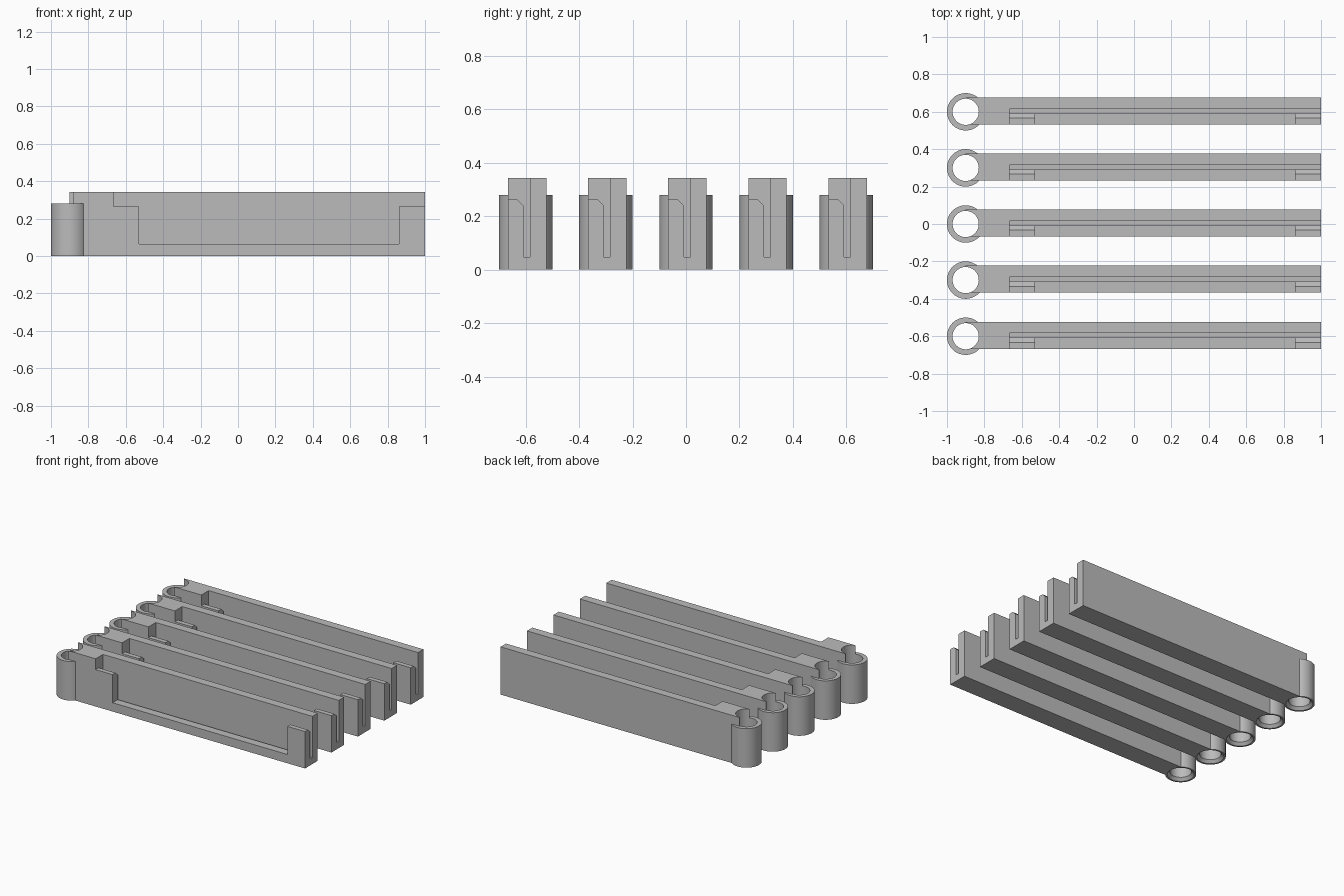
import bpy
import bmesh

default = bpy.data.objects.get("Cube")
if default:
    bpy.data.objects.remove(default, do_unlink=True)

grey = bpy.data.materials.new("plain grey")
grey.use_nodes = True
GREY = (0.5, 0.5, 0.5, 1)
grey.diffuse_color = GREY
grey.node_tree.nodes["Principled BSDF"].inputs["Base Color"].default_value = GREY

PIVOT_X = -0.9
PITCH = 0.3


def new_object(name, bm):
    bmesh.ops.recalc_face_normals(bm, faces=bm.faces)
    mesh = bpy.data.meshes.new(name)
    bm.to_mesh(mesh)
    bm.free()
    mesh.materials.append(grey)
    obj = bpy.data.objects.new(name, mesh)
    bpy.context.collection.objects.link(obj)
    return obj


def prism(name, profile, x0, x1):
    """Extrude a (y, z) profile along x."""
    bm = bmesh.new()
    face = bm.faces.new([bm.verts.new((x0, y, z)) for y, z in profile])
    moved = bmesh.ops.extrude_face_region(bm, geom=[face])["geom"]
    verts = [g for g in moved if isinstance(g, bmesh.types.BMVert)]
    bmesh.ops.translate(bm, verts=verts, vec=(x1 - x0, 0, 0))
    return new_object(name, bm)


def box(name, x0, x1, y0, y1, z0, z1):
    return prism(name, [(y0, z0), (y1, z0), (y1, z1), (y0, z1)], x0, x1)


def cone(name, r_low, r_high, z0, z1):
    """Upright cylinder or cone on the pivot axis."""
    bm = bmesh.new()
    bmesh.ops.create_cone(bm, cap_ends=True, segments=64, radius1=r_low,
                          radius2=r_high, depth=z1 - z0)
    bmesh.ops.translate(bm, verts=bm.verts, vec=(PIVOT_X, 0, (z0 + z1) / 2))
    return new_object(name, bm)


def combine(target, other, operation):
    other.hide_render = True
    mod = target.modifiers.new(operation.lower(), "BOOLEAN")
    mod.operation = operation
    mod.solver = "EXACT"
    mod.object = other
    bpy.context.view_layer.objects.active = target
    bpy.ops.object.modifier_apply(modifier=mod.name)
    bpy.data.objects.remove(other, do_unlink=True)


# Long bar with the pivot tube at one end
bar = box("hinged_bar_1", PIVOT_X, 1, -0.067, 0.077, 0, 0.343)
combine(bar, cone("tube", 0.1, 0.1, 0, 0.28), "UNION")
combine(bar, cone("bore", 0.07, 0.07, -0.1, 0.5), "DIFFERENCE")
# Flared mouth at the foot of the bore
combine(bar, cone("mouth", 0.097, 0.07, -0.01, 0.02), "DIFFERENCE")

# Narrow slot with a chamfered front lip, open at the free end
slot = [(-0.15, 0.265), (-0.033, 0.265), (-0.008, 0.24), (-0.008, 0.048),
        (0.016, 0.048), (0.016, 0.5), (-0.15, 0.5)]
combine(bar, prism("slot", slot, -0.665, 1.1), "DIFFERENCE")
# Wide window in the front wall, leaving a lip at each end
combine(bar, box("window", -0.53, 0.86, -0.15, 0.004, 0.063, 0.5), "DIFFERENCE")

# Smooth round surfaces, crisp edges
bpy.ops.object.select_all(action="DESELECT")
bar.select_set(True)
bpy.context.view_layer.objects.active = bar
bpy.ops.object.shade_smooth_by_angle()

# Row of five identical bars
bar.location.y = -2 * PITCH
for i in range(1, 5):
    copy = bar.copy()
    copy.name = f"hinged_bar_{i + 1}"
    copy.location.y = (i - 2) * PITCH
    bpy.context.collection.objects.link(copy)
